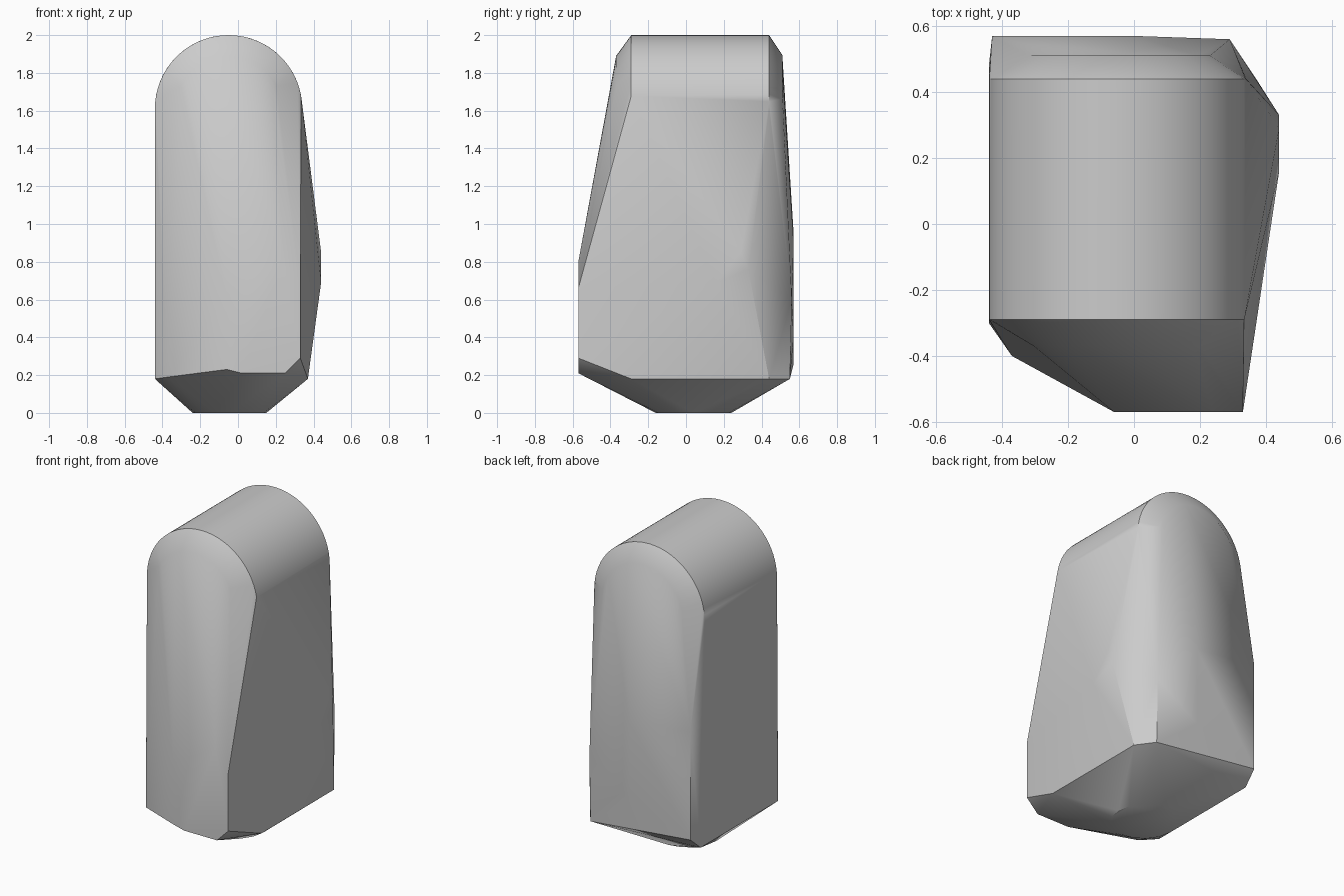
import bpy, bmesh, math

cube = bpy.data.objects.get("Cube")
if cube:
    bpy.data.objects.remove(cube, do_unlink=True)

# One grey stone colour
grey = bpy.data.materials.new("stone_grey")
grey.use_nodes = True
grey.diffuse_color = (0.6, 0.6, 0.6, 1)
grey.node_tree.nodes["Principled BSDF"].inputs["Base Color"].default_value = (0.6, 0.6, 0.6, 1)

CENTRE_X, SPRING_Z = -0.05, 1.61


def arch(y, radius, start, end, steps):
    """Points along an arc that lies across the stone at depth y."""
    points = []
    for i in range(steps + 1):
        a = math.radians(start + (end - start) * i / steps)
        points.append((CENTRE_X + radius * math.cos(a), y, SPRING_Z + radius * math.sin(a)))
    return points


# Rounded top: full arch at each end, smaller arches for the bevels
points = arch(-0.29, 0.39, 10, 180, 32) + arch(0.44, 0.39, 0, 180, 32)
points += arch(-0.37, 0.28, 25, 155, 14)
points += arch(0.51, 0.285, 0, 165, 16)

# Front: flat lower panel and the chamfered left corner
points += [(0.33, -0.57, 0.66), (0.24, -0.57, 0.8), (-0.06, -0.57, 0.62),
           (0.33, -0.57, 0.29), (0.25, -0.57, 0.21), (0.02, -0.57, 0.21),
           (-0.06, -0.57, 0.23), (-0.37, -0.40, 0.19), (-0.44, -0.30, 0.18)]

# Bulge on the side
points += [(0.44, 0.16, 0.69), (0.44, 0.29, 0.85), (0.44, 0.33, 0.76)]

# Back: flat lower panel
points += [(-0.43, 0.57, 0.95), (-0.43, 0.57, 0.26), (0.0, 0.57, 0.9),
           (0.0, 0.57, 0.4), (0.29, 0.56, 0.6)]

# Lower rim
points += [(0.37, -0.29, 0.18), (0.37, 0.44, 0.18), (0.29, 0.55, 0.18), (-0.44, 0.48, 0.18)]

# Small rounded foot
for i in range(16):
    a = math.tau * i / 16
    c, s = math.cos(a), math.sin(a)
    points.append((-0.045 + 0.195 * c, 0.04 + 0.2 * s, 0))

# Wrap a convex skin around the shape
bm = bmesh.new()
for p in points:
    bm.verts.new(p)
result = bmesh.ops.convex_hull(bm, input=bm.verts)
loose = list({v for v in result["geom_interior"] + result["geom_unused"]
              if isinstance(v, bmesh.types.BMVert)})
bmesh.ops.delete(bm, geom=loose, context="VERTS")
bmesh.ops.dissolve_limit(bm, angle_limit=math.radians(0.5), verts=bm.verts, edges=bm.edges)
bmesh.ops.recalc_face_normals(bm, faces=bm.faces)

mesh = bpy.data.meshes.new("rounded_stone")
bm.to_mesh(mesh)
bm.free()
mesh.materials.append(grey)
stone = bpy.data.objects.new("rounded_stone", mesh)
bpy.context.collection.objects.link(stone)

# Smooth shading with sharp main edges
bpy.ops.object.select_all(action="DESELECT")
stone.select_set(True)
bpy.context.view_layer.objects.active = stone
bpy.ops.object.shade_smooth_by_angle(angle=math.radians(30))
